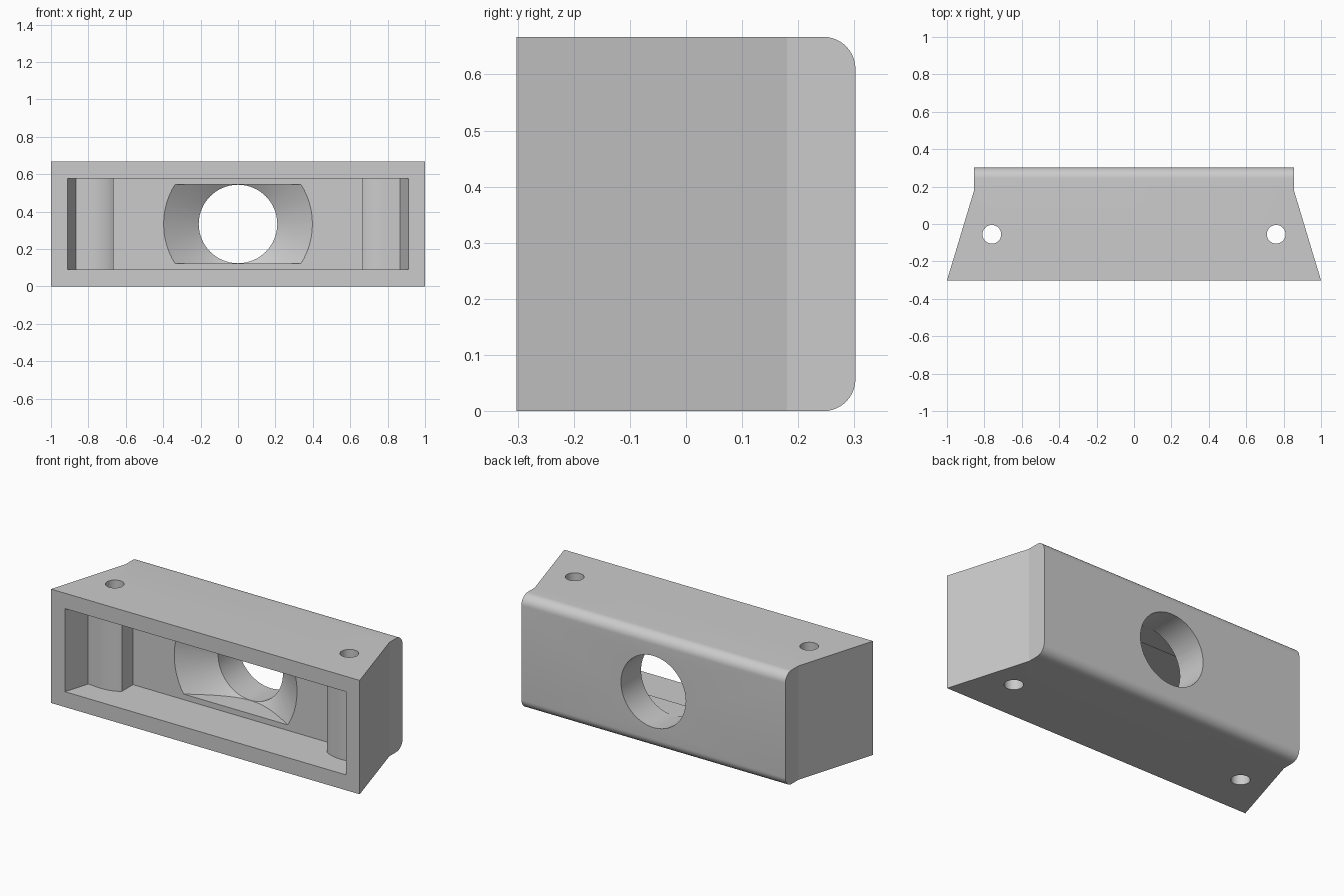
import bpy, bmesh, math
from mathutils import Matrix

cube = bpy.data.objects.get("Cube")
if cube:
    bpy.data.objects.remove(cube, do_unlink=True)

HEIGHT, MID = 0.667, 0.3335
grey = bpy.data.materials.new("plain_grey")
grey.use_nodes = True
colour = (0.6, 0.6, 0.6, 1)
grey.diffuse_color = colour
grey.node_tree.nodes["Principled BSDF"].inputs["Base Color"].default_value = colour


def make_object(name, bm):
    bmesh.ops.recalc_face_normals(bm, faces=bm.faces)
    mesh = bpy.data.meshes.new(name)
    bm.to_mesh(mesh)
    bm.free()
    obj = bpy.data.objects.new(name, mesh)
    bpy.context.collection.objects.link(obj)
    mesh.materials.append(grey)
    return obj


def mirrored_prism(half, z0, z1):
    """Plan outline mirrored in x and extruded upwards."""
    outline = half + [(-x, y) for x, y in reversed(half)]
    bm = bmesh.new()
    face = bm.faces.new([bm.verts.new((x, y, z0)) for x, y in outline])
    new = bmesh.ops.extrude_face_region(bm, geom=[face])["geom"]
    bmesh.ops.translate(bm, vec=(0, 0, z1 - z0),
                        verts=[v for v in new if isinstance(v, bmesh.types.BMVert)])
    return bm


def cone_along_y(r_front, r_back, y0, y1, segments=64):
    bm = bmesh.new()
    bmesh.ops.create_cone(bm, cap_ends=True, segments=segments, radius1=r_back,
                          radius2=r_front, depth=y1 - y0)
    move = Matrix.Translation((0, (y0 + y1) / 2, MID))
    bmesh.ops.transform(bm, matrix=move @ Matrix.Rotation(math.pi / 2, 4, 'X'), verts=bm.verts)
    return bm


# Tapered housing with rounded rear edges
bm = mirrored_prism([(1, -0.302), (0.855, 0.18), (0.855, 0.302)], 0, HEIGHT)
rear = [e for e in bm.edges if all(v.co.y > 0.3 for v in e.verts)
        and abs(e.verts[0].co.z - e.verts[1].co.z) < 0.01]
bmesh.ops.bevel(bm, geom=rear, offset=0.057, segments=10, profile=0.5, affect='EDGES')
housing = make_object("housing", bm)

# Front cavity, leaving a rounded screw boss at each end
boss = [(0.865, -0.152), (0.78, -0.158)]
for i in range(1, 7):
    a = math.radians(i * 9)
    boss.append((0.78 - 0.142 * math.sin(a), -0.081 - 0.077 * math.cos(a)))
boss[-1] = (0.665, -0.126)
pocket = mirrored_prism([(0.94, -0.4)] + boss + [(0.665, -0.022)], 0.09, 0.577)
cutters = [make_object("cavity_cutter", pocket)]

# Flared mouth, flattened above and below
flare = cone_along_y(0.436, 0.21, -0.05, 0.116)
for side in (-1, 1):
    cut = bmesh.ops.bisect_plane(flare, geom=flare.verts[:] + flare.edges[:] + flare.faces[:],
                                 plane_co=(0, 0, MID + side * 0.211), plane_no=(0, 0, side),
                                 clear_outer=True)
    edges = [e for e in cut["geom_cut"] if isinstance(e, bmesh.types.BMEdge)]
    bmesh.ops.holes_fill(flare, edges=edges)
cutters.append(make_object("flare_cutter", flare))

# Round opening through the rear wall
cutters.append(make_object("opening_cutter", cone_along_y(0.21, 0.21, 0.09, 0.5)))

# Vertical screw holes
for name, x in (("right", -0.76), ("left", 0.76)):
    bm = bmesh.new()
    bmesh.ops.create_cone(bm, cap_ends=True, segments=32, radius1=0.05, radius2=0.05, depth=2,
                          matrix=Matrix.Translation((x, -0.055, MID)))
    cutters.append(make_object(name + "_screw_hole_cutter", bm))

# Cut everything out and remove the cutters
bpy.context.view_layer.objects.active = housing
housing.select_set(True)
for cutter in cutters:
    cutter.hide_render = True
    mod = housing.modifiers.new("cut", 'BOOLEAN')
    mod.operation, mod.solver, mod.object = 'DIFFERENCE', 'EXACT', cutter
    bpy.ops.object.modifier_apply(modifier=mod.name)
    bpy.data.objects.remove(cutter, do_unlink=True)
bpy.ops.object.shade_smooth_by_angle(angle=math.radians(15))
